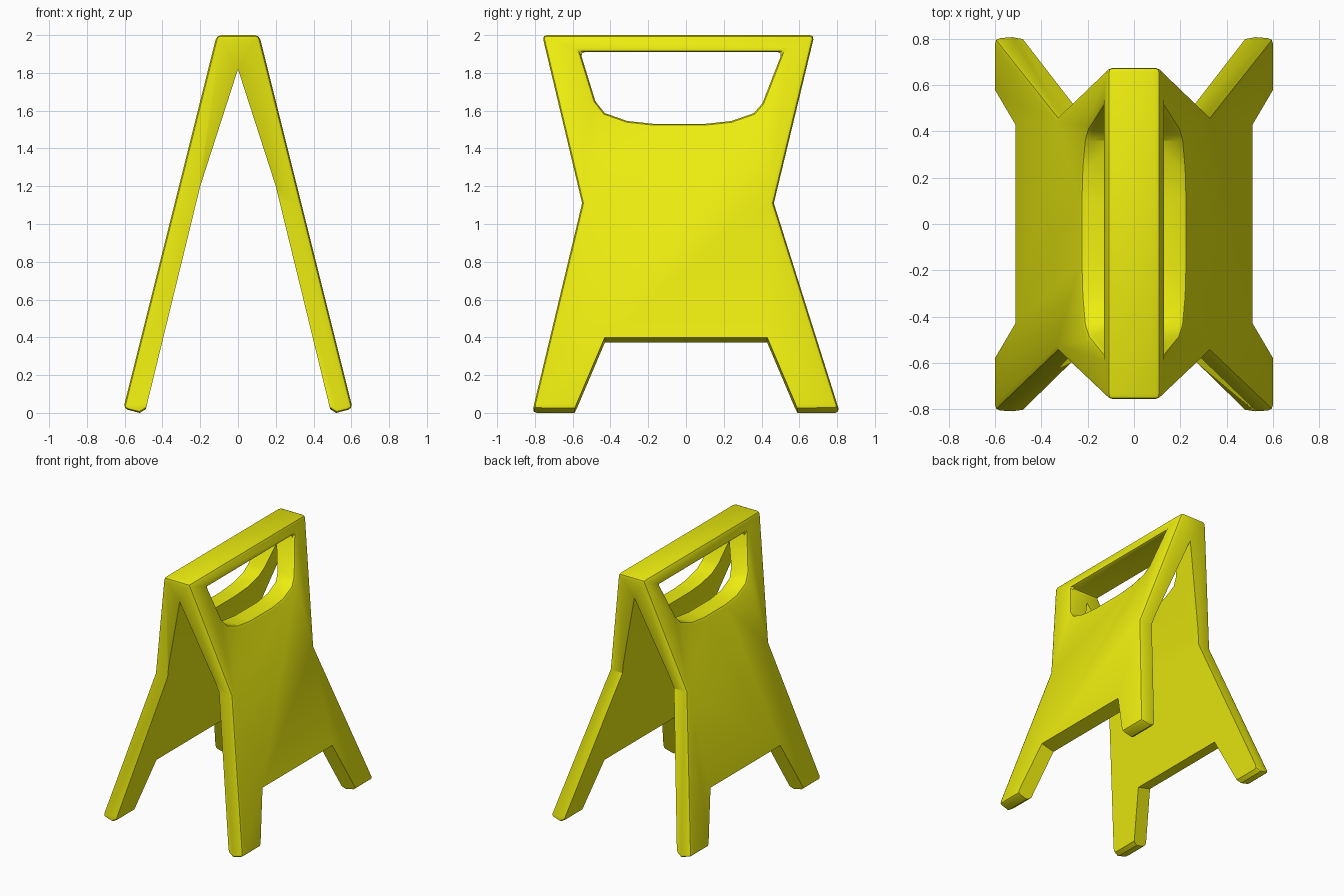
import bpy, bmesh, math

if "Cube" in bpy.data.objects:
    bpy.data.objects.remove(bpy.data.objects["Cube"])


def prism(name, pts, place, lo, hi):
    """Extrude a 2D outline; place(u, v, depth) gives the 3D position."""
    bm = bmesh.new()
    a = [bm.verts.new(place(u, v, lo)) for u, v in pts]
    b = [bm.verts.new(place(u, v, hi)) for u, v in pts]
    bm.faces.new(a)
    bm.faces.new(b[::-1])
    for i in range(len(pts)):
        j = (i + 1) % len(pts)
        bm.faces.new((a[i], b[i], b[j], a[j]))
    bmesh.ops.recalc_face_normals(bm, faces=bm.faces)
    me = bpy.data.meshes.new(name)
    bm.to_mesh(me)
    bm.free()
    ob = bpy.data.objects.new(name, me)
    bpy.context.collection.objects.link(ob)
    return ob


def outer_x(z):
    return 0.12 + 0.25 * (1.97 - z)


# A-frame cross-section, extruded front to back
right = [(outer_x(2), 2), (outer_x(0.022), 0.022), (0.52, 0), (0.488, 0.02), (0.2, 1.2)]
section = right + [(0, 1.82)] + [(-x, z) for x, z in reversed(right)]
sign = prism("folding_floor_sign", section, lambda u, v, d: (u, d, v), -1, 1)

# Waisted side silhouette
side = [(-0.785, 2.1), (0.704, 2.1), (0.465, 1.11), (0.815, 0), (0.847, -0.1),
        (-0.847, -0.1), (-0.815, 0), (-0.55, 1.11)]
straight = lambda u, v, d: (d, u, v)
cutters = [(prism("silhouette_cutter", side, straight, -1, 1), 'INTERSECT')]

# Hand hole with rounded lower corners
hole = [(-0.56, 1.91), (0.51, 1.91), (0.405, 1.64), (0.36, 1.587), (0.24, 1.545),
        (0.1, 1.53), (-0.17, 1.53), (-0.31, 1.545), (-0.43, 1.587), (-0.48, 1.65)]
cutters.append((prism("hand_hole_cutter", hole, straight, -1, 1), 'DIFFERENCE'))

# Gaps between the feet, cut square to the sloping panels
gap = [(-0.43, 0.4), (0.43, 0.4), (0.63, -0.1), (-0.63, -0.1)]
for s in (-1, 1):
    slant = lambda u, v, d, s=s: (s * d, u, v + 0.25 * (d - 0.515))
    cutters.append((prism("foot_gap_cutter", gap, slant, 0.25, 0.8), 'DIFFERENCE'))

for cutter, op in cutters:
    mod = sign.modifiers.new(cutter.name, 'BOOLEAN')
    mod.object, mod.operation, mod.solver = cutter, op, 'EXACT'
    cutter.hide_render = True
deps = bpy.context.evaluated_depsgraph_get()
bm = bmesh.new()
bm.from_mesh(bpy.data.meshes.new_from_object(sign.evaluated_get(deps)))
sign.modifiers.clear()
for cutter, op in cutters:
    bpy.data.objects.remove(cutter)
bmesh.ops.remove_doubles(bm, verts=bm.verts, dist=0.0005)
bmesh.ops.dissolve_limit(bm, angle_limit=math.radians(1), verts=bm.verts, edges=bm.edges)


# Chamfer the outer rims, toe ends and one end of the handle
def chamfered(e):
    if len(e.link_faces) != 2 or e.calc_face_angle() < math.radians(30):
        return False
    m = (e.verts[0].co + e.verts[1].co) / 2
    in_gap = abs(m.y) < 0.6 and 0.06 < m.z < 0.45
    outer = all(abs(abs(v.co.x) - outer_x(v.co.z)) < 0.004 for v in e.verts)
    toe = m.z < 0.06 and abs(m.y) > 0.75
    end = m.z > 1.99 and m.y > 0.6
    return (outer and not in_gap) or toe or end


bmesh.ops.bevel(bm, geom=[e for e in bm.edges if chamfered(e)], offset=0.024,
                offset_type='OFFSET', segments=2, profile=0.5, affect='EDGES',
                clamp_overlap=True)
bm.to_mesh(sign.data)
bm.free()

# Yellow plastic
mat = bpy.data.materials.new("yellow_plastic")
mat.diffuse_color = (0.85, 0.85, 0.005, 1)
mat.use_nodes = True
mat.node_tree.nodes["Principled BSDF"].inputs["Base Color"].default_value = mat.diffuse_color
sign.data.materials.clear()
sign.data.materials.append(mat)
bpy.context.view_layer.objects.active = sign
sign.select_set(True)
bpy.ops.object.shade_smooth_by_angle(angle=math.radians(30))
